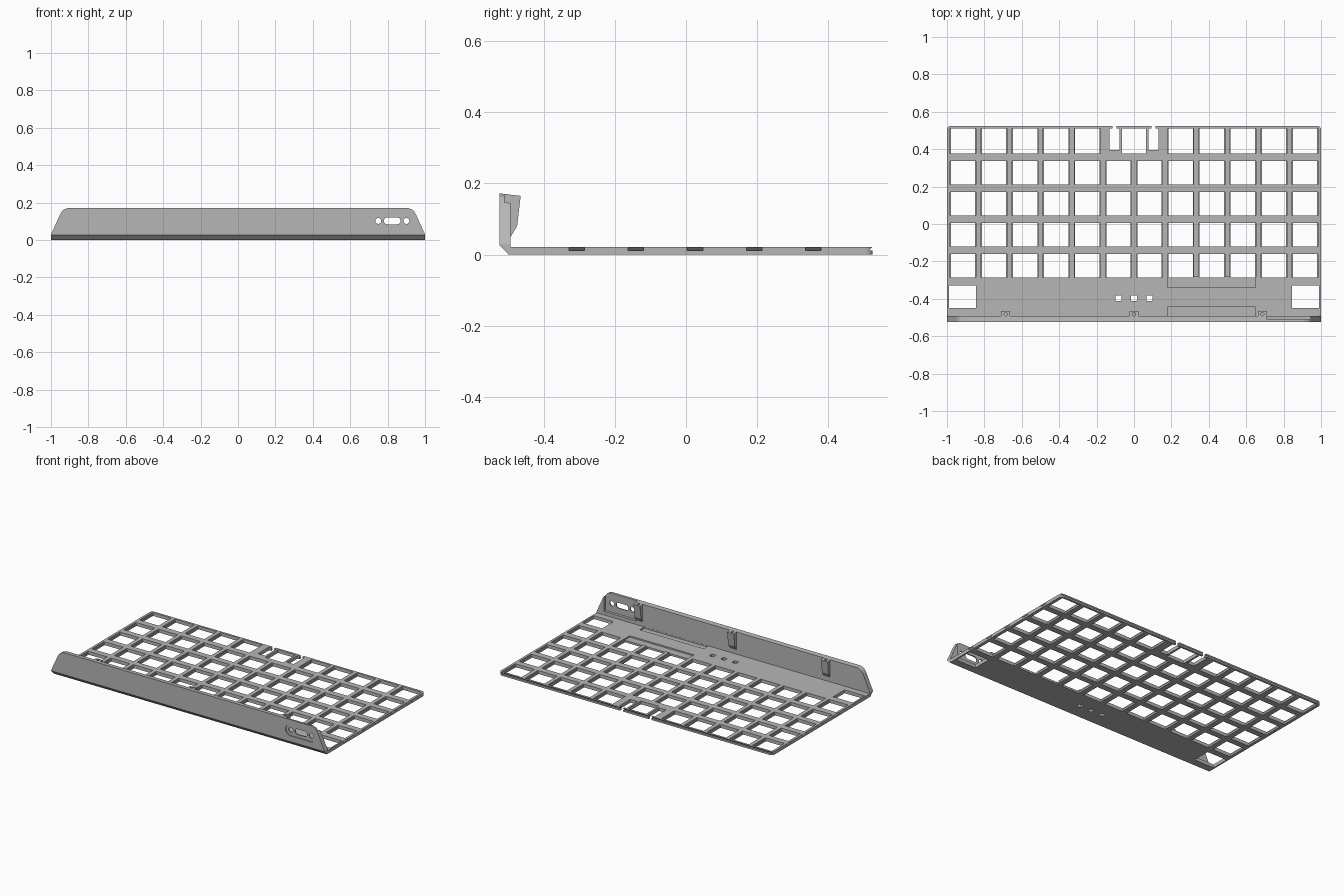
import bpy, bmesh, math
from mathutils import Vector

old = bpy.data.objects.get("Cube")
if old:
    bpy.data.objects.remove(old, do_unlink=True)

grey = bpy.data.materials.new("matte grey")
grey.use_nodes = True
grey.diffuse_color = (0.47, 0.47, 0.47, 1)
grey.node_tree.nodes["Principled BSDF"].inputs["Base Color"].default_value = (0.47, 0.47, 0.47, 1)

PITCH = 0.1663
ORDER = {"x": lambda a, b, d: (d, a, b),
         "y": lambda a, b, d: (a, d, b),
         "z": lambda a, b, d: (a, b, d)}


def prism(bm, pts, axis, lo, hi):
    """Add a closed prism: 2D outline swept along an axis."""
    place = ORDER[axis]
    ends = [[bm.verts.new(place(a, b, d)) for a, b in pts] for d in (lo, hi)]
    n = len(pts)
    faces = [bm.faces.new(e) for e in ends]
    for i in range(n):
        j = (i + 1) % n
        faces.append(bm.faces.new((ends[0][i], ends[0][j], ends[1][j], ends[1][i])))
    bmesh.ops.recalc_face_normals(bm, faces=faces)


def box(bm, x0, x1, y0, y1, z0, z1):
    prism(bm, [(x0, y0), (x1, y0), (x1, y1), (x0, y1)], "z", z0, z1)


def capsule(x0, x1, zc, r, n=10):
    """Outline of a pill between x0 and x1."""
    pts = []
    for cx, start in ((x1 - r, -math.pi / 2), (x0 + r, math.pi / 2)):
        for i in range(n + 1):
            a = start + math.pi * i / n
            pts.append((cx + r * math.cos(a), zc + r * math.sin(a)))
    if x1 - x0 - 2 * r < 1e-4:
        pts = pts[:n] + pts[n + 1:-1]
    return pts


def make(name, bm):
    mesh = bpy.data.meshes.new(name)
    bm.to_mesh(mesh)
    bm.free()
    mesh.materials.append(grey)
    ob = bpy.data.objects.new(name, mesh)
    bpy.context.collection.objects.link(ob)
    return ob


def cut(ob, bm):
    """Subtract the given shapes and bake the result."""
    cutter = make("cutter", bm)
    cutter.hide_render = True
    mod = ob.modifiers.new("cut", "BOOLEAN")
    mod.operation, mod.solver, mod.object, mod.use_self = "DIFFERENCE", "EXACT", cutter, True
    graph = bpy.context.evaluated_depsgraph_get()
    baked = bpy.data.meshes.new_from_object(ob.evaluated_get(graph))
    ob.modifiers.clear()
    ob.data = baked
    bpy.data.objects.remove(cutter, do_unlink=True)


def bevel_where(bm, test, size, segments):
    edges = [e for e in bm.edges if test(*[v.co for v in e.verts])]
    bmesh.ops.bevel(bm, geom=edges, offset=size, segments=segments, profile=0.5, affect="EDGES")


# Key plate with rounded back corners
bm = bmesh.new()
box(bm, -1, 1, -0.5, 0.525, 0, 0.022)
bevel_where(bm, lambda a, b: a.y > 0.5 and b.y > 0.5 and abs(a.x - b.x) < 0.01, 0.02, 4)
plate = make("key_plate", bm)

# Through openings: key grid, corner keys, split back keys, indicator windows
through, shallow = bmesh.new(), bmesh.new()
for row in range(5):
    y = 0.441 - PITCH * row
    top = 0.511 if row == 0 else y + 0.063
    for col in range(-6, 6):
        if row == 0 and col in (-1, 0):
            continue
        x = (col + 0.5) * PITCH
        box(through, x - 0.065, x + 0.065, y - 0.063, top, -0.1, 0.1)
        box(shallow, x - 0.07, x + 0.07, y - 0.063, top, 0.012, 0.1)
box(through, -0.065, 0.065, 0.378, 0.511, -0.1, 0.1)
for s in (-1, 1):
    xs = sorted((s * 0.078, s * 0.13))
    box(through, *xs, 0.395, 0.511, -0.1, 0.1)
    xs = sorted((s * 0.845, s * 0.99))
    box(through, *xs, -0.45, -0.33, -0.1, 0.1)
    # gap in the back rim
    box(shallow, s * 0.104 - 0.011, s * 0.104 + 0.011, 0.505, 0.55, -0.1, 0.1)
    # undercut snap notches at the bar ends
    for row in range(5):
        y = 0.358 - PITCH * row
        wedge = [(s * 0.988, 0.011), (s * 1.02, 0.011), (s * 1.02, 0.04)]
        prism(shallow, wedge, "y", y - 0.022, y + 0.022)
for x in (-0.083, 0, 0.083):
    box(through, x - 0.015, x + 0.015, -0.412, -0.382, -0.1, 0.1)

# Shallow pockets and undercut along the back rim
box(shallow, 0.18, 0.65, -0.34, -0.283, 0.013, 0.1)
box(shallow, 0.18, 0.65, -0.492, -0.445, 0.013, 0.1)
prism(shallow, [(0.514, 0.011), (0.54, 0.011), (0.54, 0.037)], "x", -1.1, 1.1)
cut(plate, through)
cut(plate, shallow)

# Front wall with sloped rounded ends and a chamfered lower edge
outline = [(1, 0), (1, 0.03), (0.953, 0.133), (0.944, 0.15), (0.932, 0.163), (0.91, 0.172)]
outline += [(-x, z) for x, z in reversed(outline)]
bm = bmesh.new()
prism(bm, outline, "y", -0.525, -0.493)
bevel_where(bm, lambda a, b: max(a.z, b.z) < 0.001 and max(a.y, b.y) < -0.52, 0.027, 1)
for v in bm.verts:
    if v.co.z > 0.15:
        v.co.z -= (v.co.y + 0.525) * 0.1
wall = make("front_wall", bm)

# Switch and port area: pill recess outside, pocket inside, three openings
bm = bmesh.new()
prism(bm, capsule(0.715, 0.935, 0.1025, 0.0375), "y", -0.6, -0.519)
box(bm, 0.71, 0.945, -0.511, -0.4, 0.045, 0.3)
cut(wall, bm)
bm = bmesh.new()
prism(bm, capsule(0.78, 0.87, 0.1025, 0.018), "y", -0.6, -0.4)
for x in (0.75, 0.9):
    prism(bm, capsule(x - 0.016, x + 0.016, 0.1025, 0.016), "y", -0.6, -0.4)
cut(wall, bm)

# Screw bosses behind the wall, each with a blind hole from above
profile = [(-0.5, 0.169), (-0.465, 0.165), (-0.475, 0.08), (-0.496, 0.045), (-0.5, 0.045)]
for side, x in (("right", -0.686), ("middle", 0), ("left", 0.686)):
    bm = bmesh.new()
    prism(bm, profile, "x", x - 0.024, x + 0.024)
    boss = make(side + "_screw_boss", bm)
    bm = bmesh.new()
    prism(bm, capsule(x - 0.009, x + 0.009, -0.483, 0.009), "z", 0.11, 0.3)
    cut(boss, bm)
